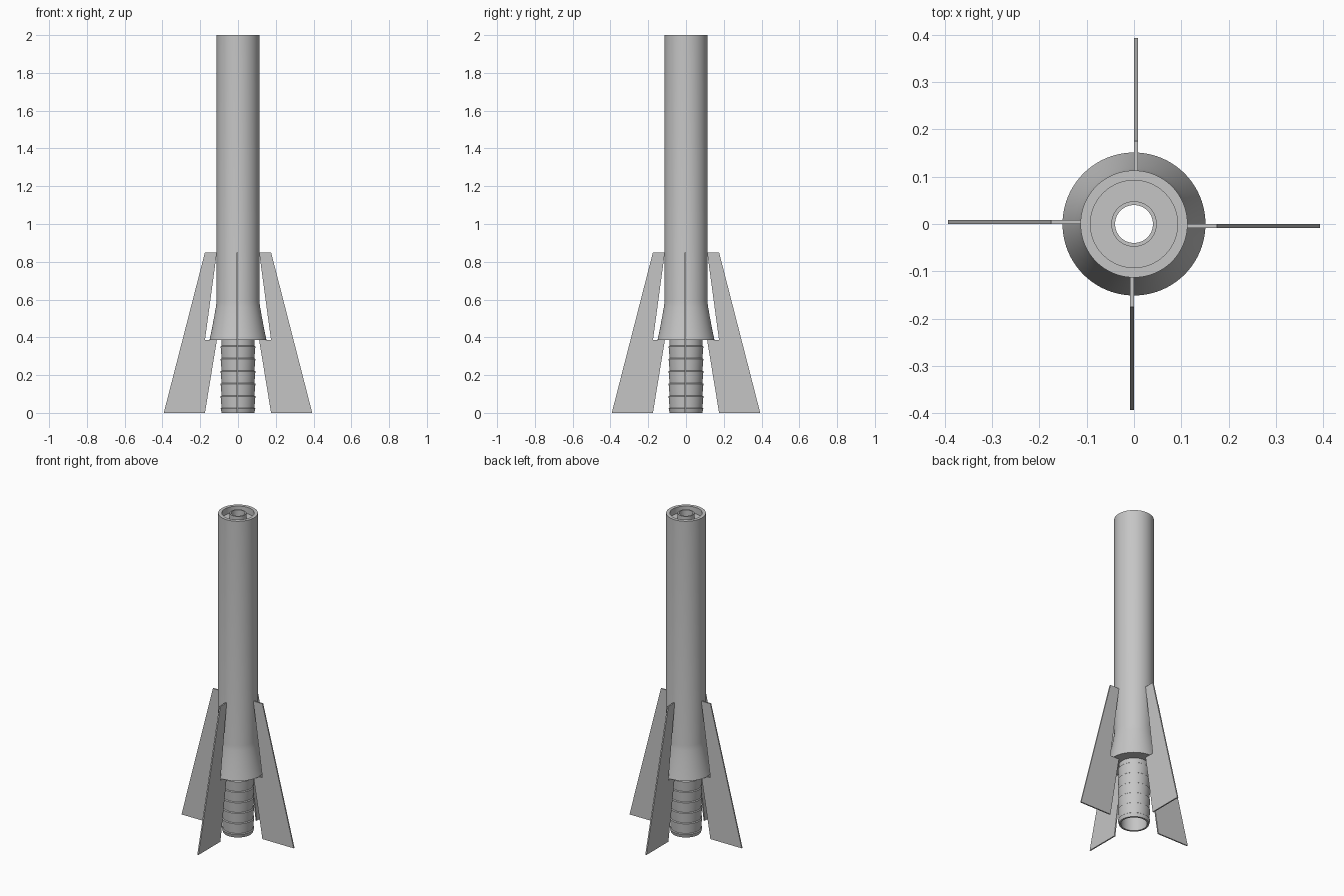
import bpy, math
from math import cos, sin, pi

if "Cube" in bpy.data.objects:
    bpy.data.objects.remove(bpy.data.objects["Cube"])

grey = bpy.data.materials.new("light grey")
grey.diffuse_color = (0.56, 0.56, 0.56, 1)
grey.use_nodes = True
grey.node_tree.nodes["Principled BSDF"].inputs["Base Color"].default_value = grey.diffuse_color


def make(name, verts, faces):
    mesh = bpy.data.meshes.new(name)
    mesh.from_pydata(verts, [], faces)
    mesh.materials.append(grey)
    ob = bpy.data.objects.new(name, mesh)
    bpy.context.collection.objects.link(ob)
    return ob


def lathe(name, profile, n=96):
    """Revolve a closed (radius, height) loop around the z axis."""
    m = len(profile)
    verts = [(r * cos(2 * pi * i / n), r * sin(2 * pi * i / n), z)
             for i in range(n) for r, z in profile]
    faces = [(i * m + j, (i + 1) % n * m + j,
              (i + 1) % n * m + (j + 1) % m, i * m + (j + 1) % m)
             for i in range(n) for j in range(m)]
    ob = make(name, verts, faces)
    bpy.ops.object.select_all(action='DESELECT')
    ob.select_set(True)
    bpy.context.view_layer.objects.active = ob
    bpy.ops.object.shade_smooth_by_angle(angle=math.radians(30))
    return ob


# Main tube with a flared skirt, a shallow top recess and a central hole collar
flare = [(0.151, 0.385), (0.139, 0.44), (0.126, 0.51), (0.117, 0.56), (0.113, 0.59)]
lathe("body_tube", [(0.075, 0.385)] + flare + [
    (0.113, 2.0), (0.092, 2.0), (0.092, 1.96), (0.048, 1.96),
    (0.048, 2.0), (0.04, 2.0), (0.04, 1.94), (0.075, 1.94)])

# Barbed hose nozzle: each barb widens upward and then steps back in
nozzle = [(0.075, 0.0), (0.086, 0.0)]
for k in range(6):
    top = 0.022 + 0.066 * k
    nozzle += [(0.092, top), (0.087, top + 0.004)]
nozzle += [(0.087, 0.39), (0.075, 0.39)]
lathe("barbed_nozzle", nozzle)

# Four thin swept fins, each set just to one side of the axis
outline = [(0.112, 0.85), (0.175, 0.85), (0.393, 0.0), (0.175, 0.0),
           (0.112, 0.385), (0.175, 0.385)]
t, m = 0.008, len(outline)
for k in range(4):
    verts = [(x, y, z) for y in (-t, 0) for x, z in outline]
    faces = [(0, 5, 2, 1), (5, 4, 3, 2)]
    faces += [tuple(m + i for i in reversed(f)) for f in faces]
    faces += [(i, (i + 1) % m, m + (i + 1) % m, m + i) for i in range(m)]
    fin = make(f"fin_{k + 1}", verts, faces)
    fin.rotation_euler.z = k * pi / 2
